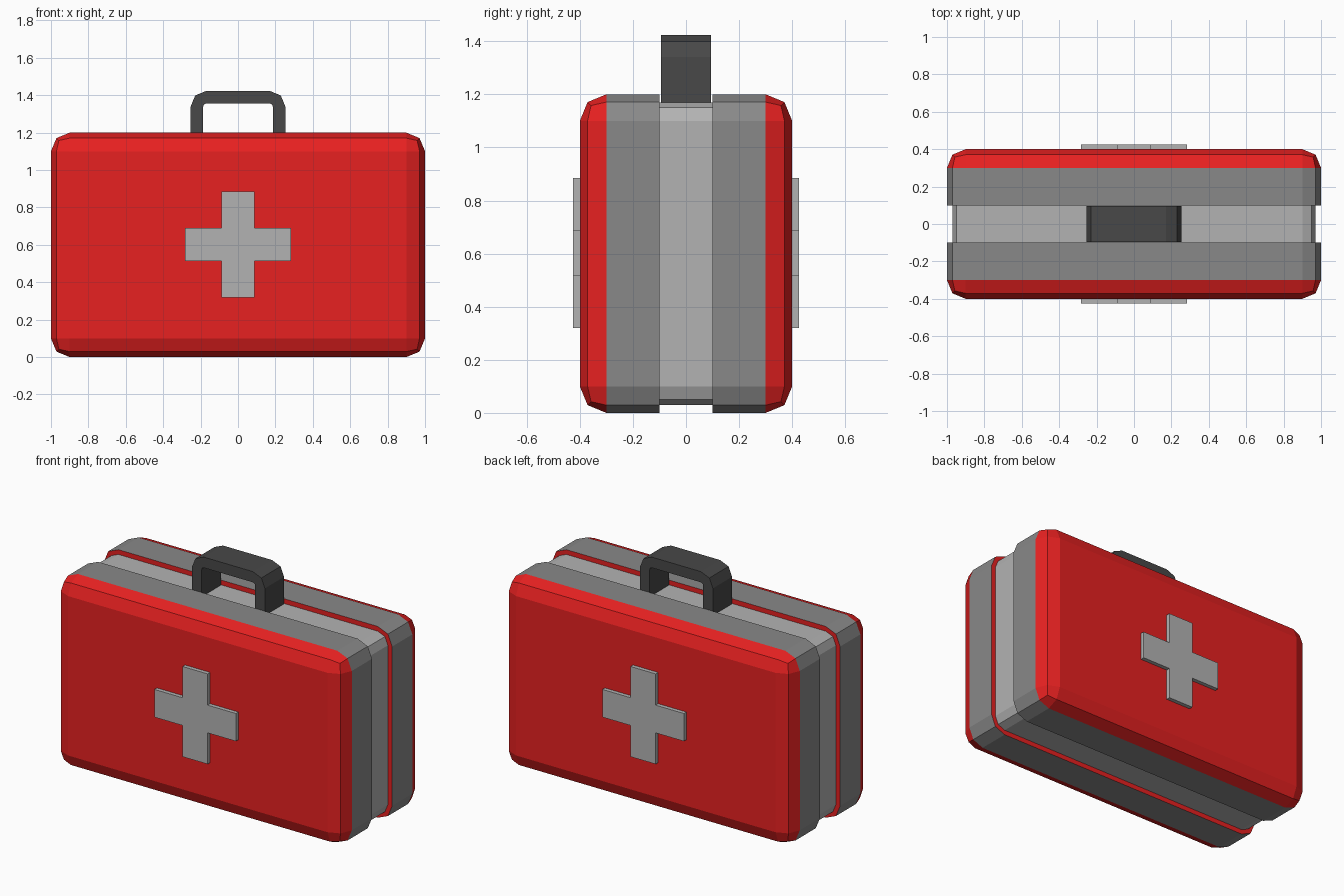
import bpy, bmesh, math

if "Cube" in bpy.data.objects:
    bpy.data.objects.remove(bpy.data.objects["Cube"])


def material(name, rgb):
    m = bpy.data.materials.new(name)
    m.diffuse_color = (*rgb, 1)
    m.use_nodes = True
    m.node_tree.nodes["Principled BSDF"].inputs["Base Color"].default_value = m.diffuse_color
    return m


RED = material("red", (0.8, 0.015, 0.015))
MID = material("mid_grey", (0.25, 0.25, 0.25))
LIGHT = material("light_grey", (0.45, 0.45, 0.45))
DARK = material("dark_grey", (0.065, 0.065, 0.065))


def add_object(name, bm, mats):
    bmesh.ops.recalc_face_normals(bm, faces=bm.faces[:])
    me = bpy.data.meshes.new(name)
    bm.to_mesh(me)
    bm.free()
    for m in mats:
        me.materials.append(m)
    ob = bpy.data.objects.new(name, me)
    bpy.context.collection.objects.link(ob)
    return ob


def extrude_y(bm, faces, depth):
    """Give flat faces in the xz plane a thickness along +y."""
    geo = bmesh.ops.extrude_face_region(bm, geom=faces, use_keep_orig=True)["geom"]
    for v in geo:
        if isinstance(v, bmesh.types.BMVert):
            v.co.y += depth


# Case: bevelled box with a recessed band around the middle
bm = bmesh.new()
bmesh.ops.create_cube(bm, size=1)
for v in bm.verts:
    v.co = (v.co.x * 2, v.co.y * 0.8, v.co.z * 1.2 + 0.6)
bmesh.ops.bevel(bm, geom=bm.edges[:], offset=0.1, segments=2, profile=0.5,
                affect='EDGES')
for y in (-0.1, 0.1):
    bmesh.ops.bisect_plane(bm, geom=bm.verts[:] + bm.edges[:] + bm.faces[:],
                           plane_co=(0, y, 0), plane_no=(0, 1, 0))
for f in bm.faces:
    if max(abs(v.co.y) for v in f.verts) < 0.305:
        f.material_index = 1
band = [f for f in bm.faces if abs(f.calc_center_median().y) < 0.05]
walls = bmesh.ops.inset_region(bm, faces=band, thickness=0, depth=0)["faces"]
for f in walls:
    f.material_index = 0
for f in band:
    f.material_index = 2
for v in {v for f in band for v in f.verts}:
    cx = max(-0.9, min(0.9, v.co.x))
    cz = max(0.1, min(1.1, v.co.z))
    v.co.x = cx + (v.co.x - cx) * 0.7
    v.co.z = cz + (v.co.z - cz) * 0.7
add_object("case", bm, [RED, MID, LIGHT])

# Raised crosses on the front and back
A, B = 0.283, 0.087
quarter = [(A, B), (B, B), (B, A)]
for name, y in (("front_cross", -0.425), ("back_cross", 0.385)):
    bm = bmesh.new()
    pts = []
    for k in range(4):
        c, s = round(math.cos(k * math.pi / 2)), round(math.sin(k * math.pi / 2))
        pts += [(c * a - s * b, s * a + c * b) for a, b in quarter]
    face = bm.faces.new([bm.verts.new((a, y, b + 0.602)) for a, b in pts])
    extrude_y(bm, [face], 0.04)
    add_object(name, bm, [LIGHT])

# Carrying handle: arched strip with concentric corners


def arch(r):
    right = [(0.17 + r, 1.168)]
    right += [(0.17 + r * math.cos(a), 1.34 + r * math.sin(a))
              for a in (0, math.pi / 4, math.pi / 2)]
    return right + [(-x, z) for x, z in reversed(right)]


bm = bmesh.new()
outer, inner = ([bm.verts.new((x, -0.095, z)) for x, z in arch(r)]
                for r in (0.083, 0.016))
faces = [bm.faces.new((outer[i], outer[i + 1], inner[i + 1], inner[i]))
         for i in range(len(outer) - 1)]
extrude_y(bm, faces, 0.19)
add_object("handle", bm, [DARK])
